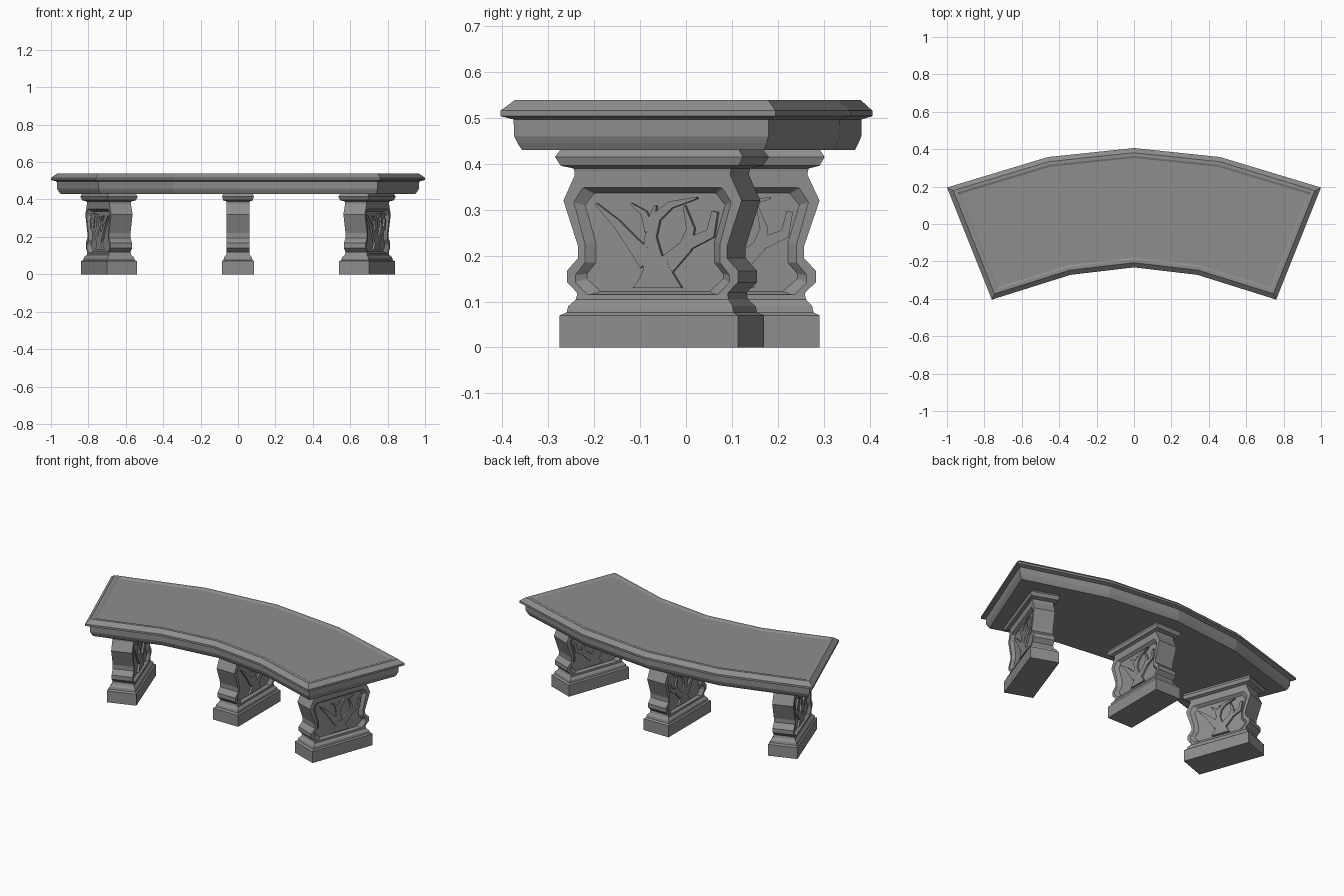
import bpy, math
from mathutils import Vector, Matrix

if "Cube" in bpy.data.objects:
    bpy.data.objects.remove(bpy.data.objects["Cube"])

stone = bpy.data.materials.new("dark_stone")
stone.diffuse_color = (.27, .27, .27, 1)
stone.use_nodes = True
stone.node_tree.nodes["Principled BSDF"].inputs["Base Color"].default_value = stone.diffuse_color


def make_object(name, verts, faces, matrix=None):
    mesh = bpy.data.meshes.new(name)
    mesh.from_pydata([tuple(v) for v in verts], [], faces)
    mesh.materials.append(stone)
    if matrix:
        mesh.transform(matrix)
        if matrix.determinant() < 0:
            mesh.flip_normals()
    obj = bpy.data.objects.new(name, mesh)
    bpy.context.collection.objects.link(obj)
    return obj


def loft(name, rings, matrix=None):
    """Skin a stack of matching rings and close both ends."""
    n = len(rings[0])
    verts = [p for r in rings for p in r]
    faces = [tuple(reversed(range(n))), tuple(range(len(verts) - n, len(verts)))]
    for k in range(len(rings) - 1):
        for i in range(n):
            j = (i + 1) % n
            faces.append((k * n + i, k * n + j, (k + 1) * n + j, (k + 1) * n + i))
    return make_object(name, verts, faces, matrix)


def inset(poly, d):
    """Mitred inward offset of a counter-clockwise outline."""
    out = []
    for i, p in enumerate(poly):
        a = (p - poly[i - 1]).normalized()
        b = (poly[(i + 1) % len(poly)] - p).normalized()
        na, nb = Vector((-a.y, a.x)), Vector((-b.y, b.x))
        out.append(p + (na + nb) * (d / (1 + na.dot(nb))))
    return out


# Curved seat slab: moulded edge and shallow sunken top
front = [(-.76, -.404), (-.34, -.272), (0, -.232), (.34, -.272), (.76, -.404)]
back = [(1, .195), (.46, .358), (0, .406), (-.46, .358), (-1, .195)]
outline = [Vector(p) for p in front + back]
edge = [(.038, .43), (.03, .445), (.024, .46), (.023, .497), (0, .504), (0, .516),
        (.025, .539), (.042, .539), (.053, .534)]
loft("seat_slab", [[(p.x, p.y, z) for p in inset(outline, d)] for d, z in edge])

# Leg profiles
BASE = [(.085, .206, 0), (.085, .206, .07), (.077, .193, .076), (.075, .19, .09),
        (.063, .177, .104), (.062, .174, .115)]
CAP = [(.06, .18, .38), (.062, .182, .39), (.079, .206, .396), (.085, .217, .415),
       (.079, .207, .43)]
BODY = [(.173, .105), (.175, .12), (.198, .142), (.198, .167), (.172, .195), (.172, .22),
        (.206, .32), (.18, .375), (.18, .39)]
RIM = [(.148, .114), (.152, .116), (.178, .142), (.178, .158), (.156, .185), (.156, .225),
       (.182, .317), (.162, .347), (.158, .348)]
PANEL = [(.126, .122), (.128, .124), (.158, .15), (.158, .16), (.137, .185), (.137, .228),
         (.162, .31), (.142, .335), (.138, .336)]
W, DEPTH = .061, .017

# Tree relief: (path across the face, height, width)
TREE = [
    [(.008, .13, .113), (.008, .15, .085), (.006, .172, .06), (.002, .195, .055)],
    [(-.014, .188, .045), (-.048, .226, .03), (-.088, .272, .018), (-.134, .313, .004)],
    [(-.002, .185, .05), (-.007, .241, .026), (.005, .283, .022), (.039, .311, .016),
     (.1, .326, .004)],
    [(-.009, .255, .024), (-.023, .293, .014), (-.053, .313, .004)],
    [(-.007, .275, .016), (.004, .309, .005)],
    [(.018, .17, .045), (.074, .22, .03), (.085, .259, .018), (.07, .309, .005)],
    [(.07, .222, .028), (.131, .248, .022), (.141, .296, .014)],
]


def branch(name, path, x0, x1, matrix):
    """Tapered flat strip standing out from the panel between x0 and x1."""
    left, right = [], []
    for i, (y, z, w) in enumerate(path):
        p, q = path[max(i - 1, 0)], path[min(i + 1, len(path) - 1)]
        t = Vector((q[0] - p[0], q[1] - p[1])).normalized()
        side = Vector((-t.y, t.x)) * w / 2
        left.append(Vector((y, z)) + side)
        right.append(Vector((y, z)) - side)
    ring = right + left[::-1]
    loft(name, [[(x, p.x, p.y) for p in ring] for x in (x0, x1)], matrix)


def mirrored(half):
    return half + [(-y, z) for y, z in reversed(half)]


def leg(name, matrix):
    for part, prof in (("plinth", BASE), ("capital", CAP)):
        loft(f"{name}_{part}", [[(-x, -y, z), (x, -y, z), (x, y, z), (-x, y, z)]
                                for x, y, z in prof], matrix)
    # scrolled body with sunken panel on both broad faces
    steps = [(PANEL, -W + DEPTH), (RIM, -W), (BODY, -W), (BODY, W), (RIM, W),
             (PANEL, W - DEPTH)]
    loft(f"{name}_body", [[(x, y, z) for y, z in mirrored(h)] for h, x in steps], matrix)
    for s, label in ((1, "right"), (-1, "left")):
        flip = matrix @ Matrix.Diagonal((s, 1, 1, 1))
        for i, path in enumerate(TREE):
            branch(f"{name}_tree_{label}_{i}", path, W - DEPTH - .003,
                   W - .006 - .0001 * i, flip)


# Three radial legs
angle = math.radians(19.6)
side = Matrix.Translation((.69, -.0525, 0)) @ Matrix.Rotation(-angle, 4, 'Z')
leg("middle_leg", Matrix.Translation((0, .085, 0)))
leg("right_leg", side)
leg("left_leg", Matrix.Diagonal((-1, 1, 1, 1)) @ side)
